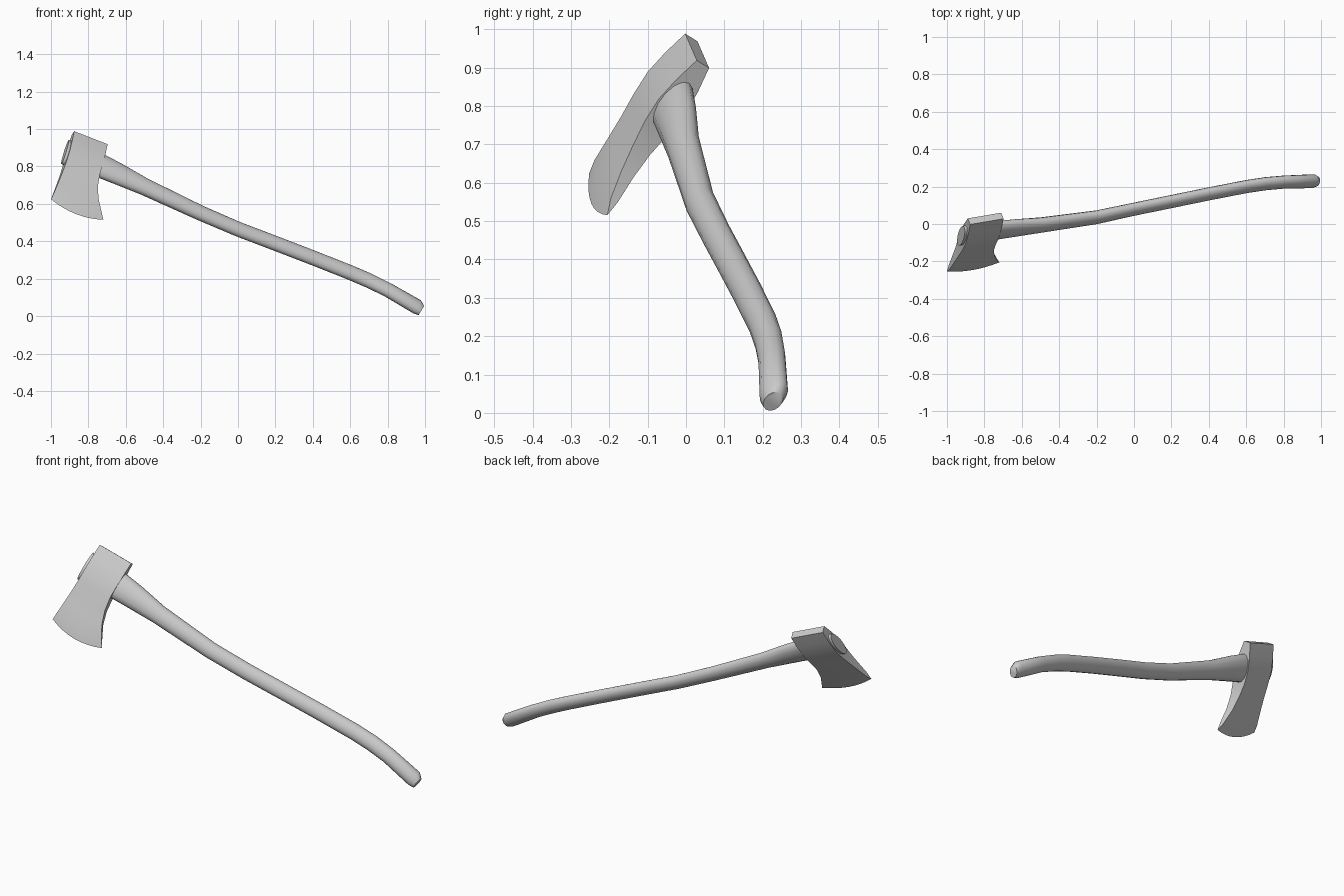
import bpy, math
from mathutils import Vector

if "Cube" in bpy.data.objects:
    bpy.data.objects.remove(bpy.data.objects["Cube"])

# Local axes: along the handle, towards the blade edge, across the head thickness
H = Vector((0.92, 0.156, -0.359)).normalized()
D = Vector((-0.16, -0.565, -0.81))
D = (D - H * D.dot(H)).normalized()
N = H.cross(D)


def make(name, verts, faces, angle):
    mesh = bpy.data.meshes.new(name)
    mesh.from_pydata([tuple(v) for v in verts], [], faces)
    mesh.update()
    obj = bpy.data.objects.new(name, mesh)
    bpy.context.collection.objects.link(obj)
    bpy.ops.object.select_all(action='DESELECT')
    obj.select_set(True)
    bpy.context.view_layer.objects.active = obj
    bpy.ops.object.mode_set(mode='EDIT')
    bpy.ops.mesh.select_all(action='SELECT')
    bpy.ops.mesh.remove_doubles(threshold=0.0001)
    bpy.ops.mesh.normals_make_consistent(inside=False)
    bpy.ops.object.mode_set(mode='OBJECT')
    bpy.ops.object.shade_smooth_by_angle(angle=math.radians(angle))
    return obj


# Handle: oval rings (x, y, z, half height, half thickness) along a curved path
rings = [
    (-0.925, -0.063, 0.878, 0.080, 0.033),
    (-0.725, -0.033, 0.799, 0.073, 0.037),
    (-0.640, -0.022, 0.760, 0.066, 0.037),
    (-0.500, -0.006, 0.692, 0.051, 0.036),
    (-0.200, 0.036, 0.551, 0.044, 0.033),
    (0.000, 0.079, 0.465, 0.043, 0.031),
    (0.200, 0.120, 0.389, 0.043, 0.031),
    (0.400, 0.161, 0.312, 0.043, 0.031),
    (0.600, 0.200, 0.233, 0.043, 0.031),
    (0.700, 0.215, 0.190, 0.043, 0.031),
    (0.800, 0.224, 0.141, 0.042, 0.031),
    (0.957, 0.229, 0.050, 0.044, 0.033),
    (0.980, 0.227, 0.030, 0.031, 0.023),
]
SIDES = 14
verts, faces = [], []
pts = [Vector(r[:3]) for r in rings]
for i, r in enumerate(rings):
    t = (pts[min(i + 1, len(pts) - 1)] - pts[max(i - 1, 0)]).normalized()
    if i >= len(rings) - 2:
        t = Vector((0.85, 0.02, -0.52)).normalized()
    down = N.cross(t).normalized()
    for k in range(SIDES):
        a = math.tau * k / SIDES
        verts.append(pts[i] + down * r[3] * math.cos(a) + N * r[4] * math.sin(a))
for i in range(len(rings) - 1):
    for k in range(SIDES):
        m = (k + 1) % SIDES
        faces.append((i * SIDES + k, i * SIDES + m, (i + 1) * SIDES + m, (i + 1) * SIDES + k))
faces.append(tuple(range(SIDES)))
faces.append(tuple(range((len(rings) - 1) * SIDES, len(rings) * SIDES)))
make("handle", verts, faces, 60)

# Axe head: stations from poll to edge (depth, top, bottom, half thickness, edge bulge)
C = Vector((-0.793, 0.029, 0.944))
stations = [
    (0.000, -0.097, 0.097, 0.020, 0.0),
    (0.070, -0.097, 0.097, 0.034, 0.0),
    (0.140, -0.097, 0.096, 0.042, 0.0),
    (0.210, -0.098, 0.095, 0.037, 0.0),
    (0.280, -0.102, 0.103, 0.027, 0.0),
    (0.350, -0.108, 0.124, 0.019, 0.007),
    (0.420, -0.115, 0.161, 0.011, 0.022),
    (0.458, -0.119, 0.185, 0.000, 0.031),
]
COLS = 9
R = len(stations)
verts, faces = [], []
for side in (-1, 1):
    for d, h0, h1, half, bulge in stations:
        for k in range(COLS):
            u = k / (COLS - 1)
            depth = d + bulge * (1 - (2 * u - 1) ** 2)
            verts.append(C + H * (h0 + (h1 - h0) * u) + D * depth + N * half * side)
S = R * COLS
for s in (0, S):
    for i in range(R - 1):
        for k in range(COLS - 1):
            a = s + i * COLS + k
            faces.append((a, a + 1, a + COLS + 1, a + COLS))
# Poll face and the two eye faces
for k in range(COLS - 1):
    faces.append((k, k + 1, S + k + 1, S + k))
for k in (0, COLS - 1):
    for i in range(R - 2):
        a, b = i * COLS + k, (i + 1) * COLS + k
        faces.append((a, b, S + b, S + a))
    a, b = (R - 2) * COLS + k, (R - 1) * COLS + k
    faces.append((a, b, S + a))
make("axe_head", verts, faces, 35)
